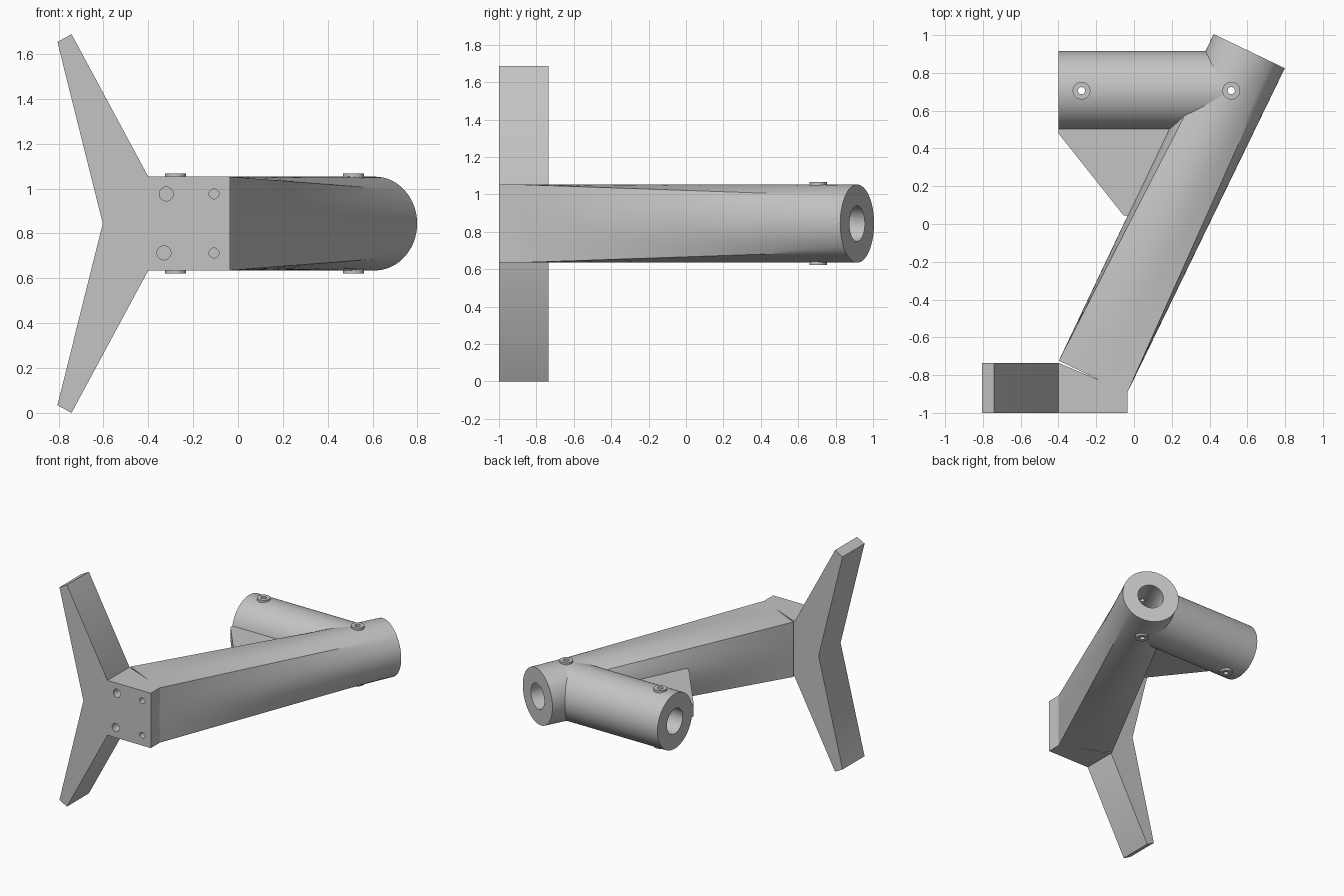
import bpy, bmesh, math
from mathutils import Vector, Matrix

cube = bpy.data.objects.get("Cube")
if cube:
    bpy.data.objects.remove(cube, do_unlink=True)

grey = bpy.data.materials.new("light_grey")
grey.use_nodes = True
COLOUR = (0.55, 0.55, 0.55, 1)
grey.diffuse_color = COLOUR
grey.node_tree.nodes["Principled BSDF"].inputs["Base Color"].default_value = COLOUR

MID = 0.844      # height of every tube axis
R = 0.209        # outer tube radius
BORE = 0.095
PIN = 0.019


def finish(name, bm):
    bmesh.ops.recalc_face_normals(bm, faces=bm.faces)
    mesh = bpy.data.meshes.new(name)
    bm.to_mesh(mesh)
    bm.free()
    mesh.materials.append(grey)
    ob = bpy.data.objects.new(name, mesh)
    bpy.context.collection.objects.link(ob)
    return ob


def cylinder(name, start, end, radius, sides=64):
    start, end = Vector(start), Vector(end)
    axis = end - start
    turn = axis.to_track_quat('Z', 'Y').to_matrix().to_4x4()
    bm = bmesh.new()
    bmesh.ops.create_cone(bm, cap_ends=True, segments=sides, radius1=radius,
                          radius2=radius, depth=axis.length,
                          matrix=Matrix.Translation((start + end) / 2) @ turn)
    return finish(name, bm)


def prism(name, points, extrusion):
    bm = bmesh.new()
    face = bm.faces.new([bm.verts.new(p) for p in points])
    new = bmesh.ops.extrude_face_region(bm, geom=[face])["geom"]
    verts = [g for g in new if isinstance(g, bmesh.types.BMVert)]
    bmesh.ops.translate(bm, verts=verts, vec=extrusion)
    return finish(name, bm)


def cut(ob, cutters):
    bpy.context.view_layer.objects.active = ob
    for c in cutters:
        mod = ob.modifiers.new("cut", 'BOOLEAN')
        mod.operation = 'DIFFERENCE'
        mod.solver = 'EXACT'
        mod.object = c
        bpy.ops.object.modifier_apply(modifier=mod.name)


# Arm: square section blending into a round end
root = Vector((-0.2175, -0.81, MID))
tip = Vector((0.61, 0.915, MID))
along = (tip - root).normalized()
across = along.cross(Vector((0, 0, 1)))


def arm_loft(sides=64, steps=12):
    bm = bmesh.new()
    rings = []
    for i in range(steps + 1):
        t = i / steps
        ring = []
        for k in range(sides):
            a = math.tau * k / sides
            c, s = math.cos(a), math.sin(a)
            grow = (1 - t) / max(abs(c), abs(s)) + t
            width = 0.2 * (1 - t) + R * t
            ring.append(bm.verts.new(root.lerp(tip, t) + across * (c * grow * width)
                                     + Vector((0, 0, s * grow * R))))
        rings.append(ring)
    for low, high in zip(rings, rings[1:]):
        for k in range(sides):
            n = (k + 1) % sides
            bm.faces.new((low[k], low[n], high[n], high[k]))
    bm.faces.new(rings[0])
    bm.faces.new(rings[-1])
    return finish("arm", bm)


arm = arm_loft()
side_tube = cylinder("side_tube", (-0.4, 0.706, MID), (0.5, 0.706, MID), R)

# Mounting block at the foot of the arm
mount_block = prism("mount_block",
                    [(-0.4, -1, MID - R), (-0.035, -1, MID - R),
                     (-0.035, -0.89, MID - R), (-0.4, -0.735, MID - R)],
                    (0, 0, 2 * R))

# Forked wing plate, mirrored about the middle height
upper = [(-0.4, R), (-0.742, 0.844), (-0.805, 0.81)]
outline = upper + [(-0.603, 0)] + [(x, -z) for x, z in reversed(upper)]
wing_plate = prism("wing_plate", [(x, -1, MID + z) for x, z in outline], (0, 0.265, 0))

# Web between arm and side tube
gusset = prism("gusset",
               [(x, y, MID - 0.05) for x, y in
                ((-0.4, 0.52), (-0.4, 0.48), (-0.055, 0.045), (0.05, 0.045), (0.25, 0.52))],
               (0, 0, 0.1))

# Pin bosses above and below each socket
pins = [("arm", 0.515), ("tube", -0.278)]
bosses = []
for label, x in pins:
    for side, sign in (("top", 1), ("bottom", -1)):
        bosses.append(cylinder(f"{label}_{side}_boss", (x, 0.706, MID + sign * 0.19),
                               (x, 0.706, MID + sign * 0.222), 0.047, 32))

# Cutters: sockets, pin holes, bolt holes
arm_bore = cylinder("arm_bore", tip - along * 0.45, tip + along * 0.1, BORE)
tube_bore = cylinder("tube_bore", (-0.5, 0.706, MID), (0.02, 0.706, MID), BORE)
pin_holes = [cylinder("pin_hole", (x, 0.706, MID - 0.4), (x, 0.706, MID + 0.4), PIN, 24)
             for _, x in pins]
bolt_holes = [cylinder("bolt_hole", (x, -1.1, z), (x, -0.9, z), r, 24)
              for x, z, r in ((-0.32, 0.976, 0.031), (-0.33, 0.713, 0.031),
                              (-0.107, 0.976, 0.022), (-0.107, 0.713, 0.022))]

cut(arm, [arm_bore, pin_holes[0]])
cut(side_tube, [arm_bore, tube_bore] + pin_holes)
cut(mount_block, bolt_holes)
for i, boss in enumerate(bosses):
    cut(boss, [pin_holes[i // 2]])

for c in [arm_bore, tube_bore] + pin_holes + bolt_holes:
    bpy.data.objects.remove(c, do_unlink=True)

# Smooth the round surfaces, keep edges crisp
bpy.ops.object.select_all(action='DESELECT')
for ob in [arm, side_tube, mount_block, wing_plate, gusset] + bosses:
    ob.select_set(True)
bpy.context.view_layer.objects.active = arm
bpy.ops.object.shade_smooth_by_angle(angle=math.radians(30))
